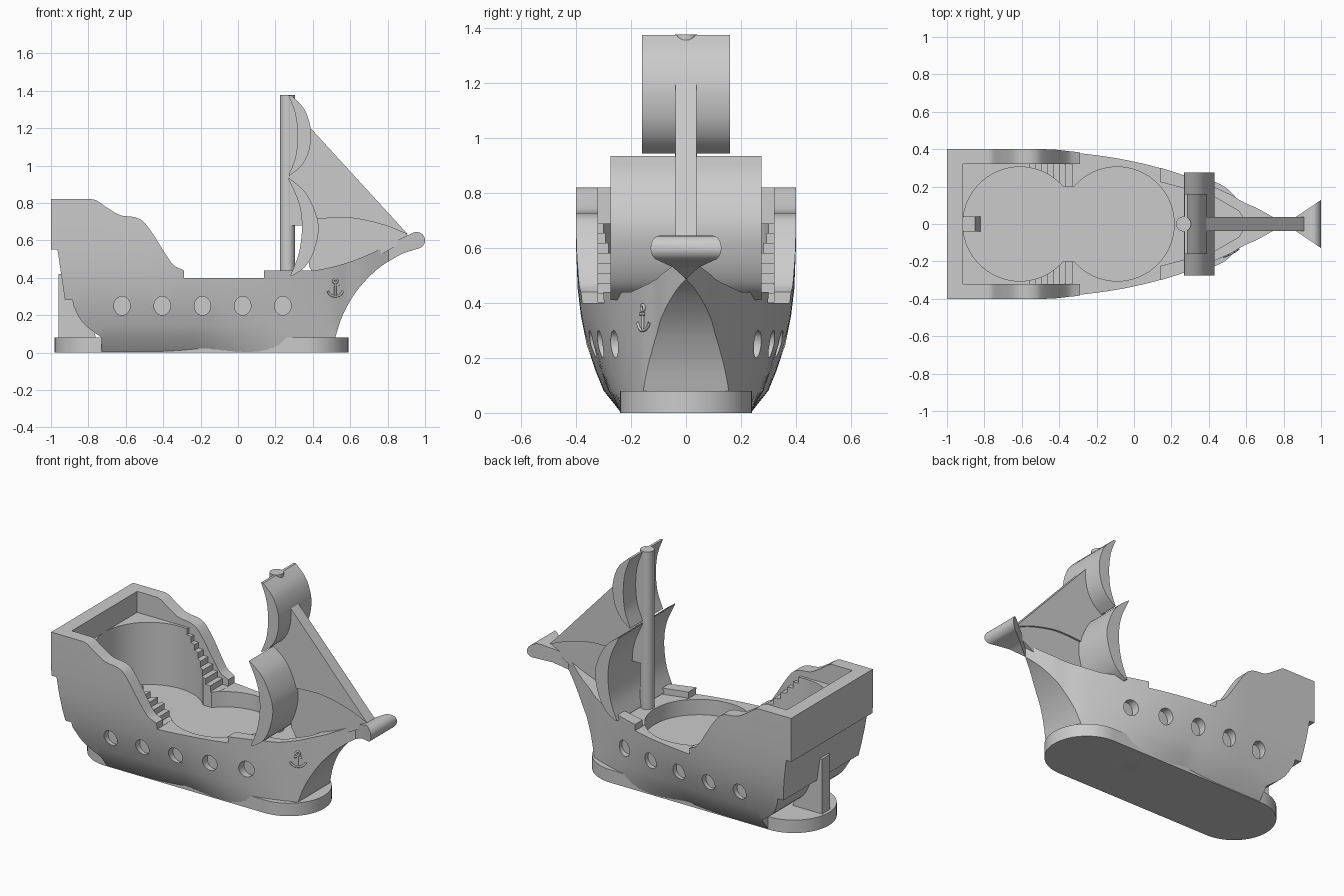
import bpy, bmesh, math
from mathutils import Vector

cube = bpy.data.objects.get("Cube")
if cube:
    bpy.data.objects.remove(cube, do_unlink=True)

GREY = (0.6, 0.6, 0.6, 1)
grey = bpy.data.materials.new("plain grey")
grey.use_nodes = True
grey.diffuse_color = GREY
grey.node_tree.nodes["Principled BSDF"].inputs["Base Color"].default_value = GREY


def finish(name, bm):
    bm.normal_update()
    bmesh.ops.recalc_face_normals(bm, faces=bm.faces)
    if bm.calc_volume(signed=True) < 0:
        bmesh.ops.reverse_faces(bm, faces=bm.faces)
    mesh = bpy.data.meshes.new(name)
    bm.to_mesh(mesh)
    bm.free()
    mesh.materials.append(grey)
    ob = bpy.data.objects.new(name, mesh)
    bpy.context.collection.objects.link(ob)
    return ob


def prism(name, pts, lo, hi, axis):
    """Extrude a 2D outline along y (outline in xz) or z (outline in xy)."""
    bm = bmesh.new()

    def ring(d):
        return [bm.verts.new((u, d, v) if axis == "y" else (u, v, d)) for u, v in pts]

    a, b = ring(lo), ring(hi)
    bm.faces.new(a)
    bm.faces.new(list(reversed(b)))
    for i in range(len(a)):
        j = (i + 1) % len(a)
        bm.faces.new((a[j], a[i], b[i], b[j]))
    return finish(name, bm)


def arc(cx, cy, rx, ry, start, end, n):
    return [(cx + rx * math.cos(math.radians(start + (end - start) * i / n)),
             cy + ry * math.sin(math.radians(start + (end - start) * i / n))) for i in range(n + 1)]


def circle(cx, cy, rx, ry, n):
    return arc(cx, cy, rx, ry, 0, 360, n)[:-1]


def smooth_line(pts, n=6):
    """Catmull-Rom curve through a few points."""
    p = [Vector(q) for q in [pts[0]] + pts + [pts[-1]]]
    out = []
    for a, b, c, d in zip(p, p[1:], p[2:], p[3:]):
        for i in range(n):
            t = i / n
            q = 0.5 * (2 * b + (c - a) * t + (2 * a - 5 * b + 4 * c - d) * t * t
                       + (3 * b - a - 3 * c + d) * t ** 3)
            out.append((q.x, q.y))
    return out + [tuple(pts[-1])]


def boolean(ob, cutter, operation):
    """Apply a boolean, moving to the next solver if one loses the hull's length."""
    mod = ob.modifiers.new("cut", "BOOLEAN")
    mod.operation, mod.object = operation, cutter
    for solver in ("EXACT", "MANIFOLD", "FLOAT"):
        mod.solver = solver
        bpy.context.view_layer.update()
        graph = bpy.context.evaluated_depsgraph_get()
        mesh = bpy.data.meshes.new_from_object(ob.evaluated_get(graph))
        xs = [v.co.x for v in mesh.vertices]
        if xs and max(xs) - min(xs) > 1.9:
            ob.data = mesh
            break
    ob.modifiers.clear()
    bpy.data.objects.remove(cutter, do_unlink=True)


# Hull width: plan curve narrowed towards the keel amidships
RINGS = [(-0.03, 0.53), (0.081, 0.75), (0.15, 0.82), (0.25, 0.905),
         (0.35, 0.955), (0.45, 0.985), (0.6, 1), (0.9, 1)]


def width(x, g):
    plan = 0.4 - 0.235 * max(0, x + 0.5) ** 2
    bow = 0.08 + 2 * max(0, 0.72 - x) ** 2
    fade = min(1, max(0, (0.52 - x) / 0.7))
    return min(plan, bow) * (1 - fade * (1 - g))


bm = bmesh.new()
loops = []
for i in range(53):
    x = -1.043 + i * 0.0402
    half = [(width(x, g), z) for z, g in RINGS]
    loops.append([bm.verts.new((x, y, z)) for y, z in half + [(-y, z) for y, z in reversed(half)]])
for a, b in zip(loops, loops[1:]):
    for j in range(len(a)):
        k = (j + 1) % len(a)
        bm.faces.new((a[j], a[k], b[k], b[j]))
bm.faces.new(loops[0])
bm.faces.new(loops[-1])
hull = finish("hull", bm)

# Side outline: keel, stem, rounded bowsprit, rail, stepped quarterdeck, stern
outline = [(-0.73, 0), (0.15, 0), (0.33, 0.08)]
outline += smooth_line([(0.52, 0.08), (0.56, 0.2), (0.635, 0.33), (0.75, 0.45), (0.88, 0.53)])
outline += arc(0.955, 0.6, 0.045, 0.045, -80, 115, 14)
outline += smooth_line([(0.86, 0.605), (0.7, 0.525), (0.55, 0.47), (0.42, 0.44)])
outline += [(0.14, 0.44), (0.14, 0.4), (-0.29, 0.4), (-0.29, 0.44)]
outline += smooth_line([(-0.335, 0.46), (-0.37, 0.5), (-0.48, 0.67), (-0.54, 0.72), (-0.63, 0.735),
                        (-0.7, 0.775), (-0.76, 0.815), (-0.8, 0.82)])
outline += [(-1, 0.82), (-1, 0.55), (-0.965, 0.55), (-0.925, 0.28), (-0.885, 0.28)]
outline += smooth_line([(-0.88, 0.25), (-0.83, 0.16), (-0.73, 0.08)])
boolean(hull, prism("outline_cutter", outline, -0.6, 0.6, "y"), "INTERSECT")

# Quarterdeck well with stairs running down to the main deck
stairs = [(-0.915, 1.2), (-0.915, 0.69)]
STEPS = 8
for i in range(STEPS):
    x = -0.56 + i * 0.23 / (STEPS - 1)
    z = 0.69 - i * 0.289 / STEPS
    stairs += [(x, z), (x, z - 0.289 / STEPS)]
stairs += [(-0.27, 0.401), (-0.27, 1.2)]
boolean(hull, prism("stair_cutter", stairs, -0.32, 0.32, "y"), "DIFFERENCE")

# Two round wells joined by a neck
wells = arc(-0.61, 0, 0.305, 0.305, 41, 319, 56) + arc(-0.09, 0, 0.305, 0.305, -139, 139, 56)
boolean(hull, prism("well_cutter", wells, 0.305, 1.3, "z"), "DIFFERENCE")

# Foredeck inside the bow rail
side = [(0.12, 0.23), (0.42, 0.15), (0.56, 0.07), (0.585, 0.03)]
deck = side + [(x, -y) for x, y in reversed(side)]
boolean(hull, prism("foredeck_cutter", deck, 0.402, 1.25, "z"), "DIFFERENCE")

# Portholes
for i in range(5):
    x = -0.62 + i * 0.215
    y = width(x, 0.905) - 0.04
    for s in (-1, 1):
        lo, hi = sorted((s * y, s * 0.55))
        boolean(hull, prism("porthole_cutter", circle(x, 0.25, 0.044, 0.05, 32), lo, hi, "y"), "DIFFERENCE")

# Base and rudder
base = prism("base", arc(0.35, 0, 0.24, 0.24, -90, 90, 32) + arc(-0.74, 0, 0.24, 0.24, 90, 270, 32),
             0, 0.08, "z")
rudder = prism("rudder", [(-0.96, 0.04), (-0.75, 0.04), (-0.85, 0.42), (-0.96, 0.42)], -0.04, 0.04, "y")

# Mast and square sails
mast = prism("mast", circle(0.265, 0, 0.04, 0.04, 40), 0.35, 1.378, "z")
upper = smooth_line([(0.285, 1.375), (0.355, 1.3), (0.39, 1.19), (0.38, 1.08), (0.34, 1.0), (0.275, 0.945)])
upper += smooth_line([(0.27, 0.946), (0.308, 1.05), (0.318, 1.17), (0.305, 1.28), (0.27, 1.375)])
lower = smooth_line([(0.27, 0.935), (0.365, 0.85), (0.428, 0.7), (0.415, 0.57), (0.365, 0.465), (0.29, 0.41)])
lower += smooth_line([(0.28, 0.413), (0.325, 0.53), (0.342, 0.67), (0.325, 0.8), (0.268, 0.93)])
upper_sail = prism("upper_sail", upper, -0.16, 0.16, "y")
lower_sail = prism("lower_sail", lower, -0.275, 0.275, "y")

# Jib reaching back to the mast, with a thinner web beneath it
foot = smooth_line([(0.9, 0.635), (0.77, 0.685), (0.6, 0.72), (0.42, 0.715)])
jib = prism("jib", [(0.27, 0.68), (0.27, 1.36), (0.29, 1.36), (0.345, 1.29), (0.388, 1.2), (0.91, 0.63)]
            + foot + [(0.4, 0.68)], -0.038, 0.038, "y")
web = prism("jib_web", [(0.38, 0.46), (0.38, 0.73)] + list(reversed(foot))
            + [(0.9, 0.6), (0.72, 0.5), (0.55, 0.42), (0.42, 0.4)], -0.026, 0.026, "y")

# Small anchor relief following the right bow
curve = bpy.data.curves.new("anchor", "CURVE")
curve.dimensions, curve.bevel_depth, curve.bevel_resolution = "3D", 0.006, 1
strokes = [[(0.52, 0.30), (0.52, 0.37)], [(0.5, 0.36), (0.54, 0.36)],
           arc(0.52, 0.335, 0.04, 0.035, 190, 350, 10), circle(0.52, 0.382, 0.011, 0.011, 10)]
for stroke in strokes:
    spline = curve.splines.new("POLY")
    spline.points.add(len(stroke) - 1)
    for p, (x, z) in zip(spline.points, stroke):
        p.co = (x, -width(x, 0.95) - 0.002, z, 1)
spline.use_cyclic_u = True
curve.materials.append(grey)
bpy.context.collection.objects.link(bpy.data.objects.new("anchor", curve))

# Smooth curved surfaces, keep edges crisp
for ob in (hull, base, mast, upper_sail, lower_sail):
    bpy.ops.object.select_all(action="DESELECT")
    ob.select_set(True)
    bpy.context.view_layer.objects.active = ob
    bpy.ops.object.shade_smooth_by_angle(angle=math.radians(25))
